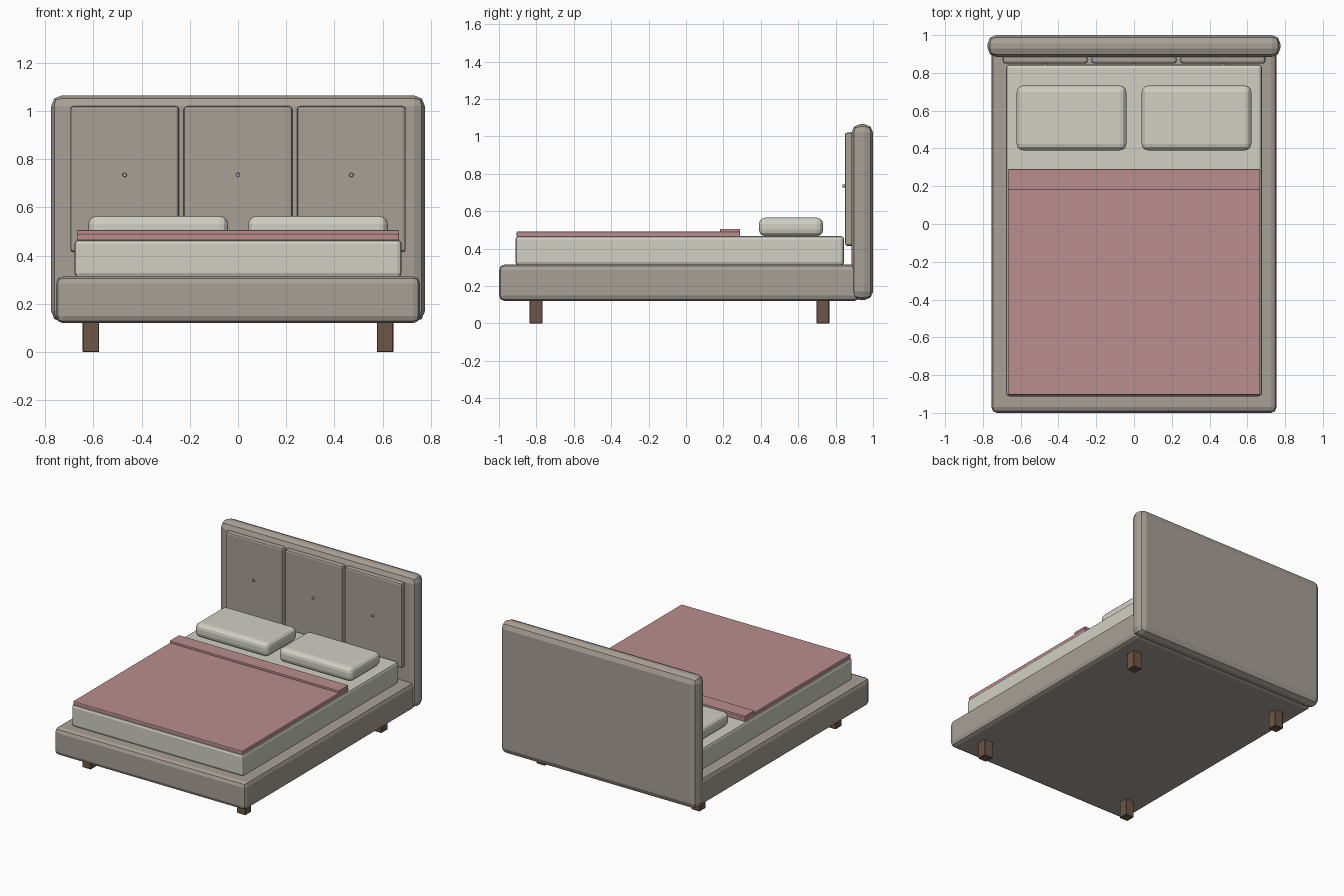
import bpy
import bmesh
import math
from mathutils import Matrix, Vector

cube = bpy.data.objects.get("Cube")
if cube:
    bpy.data.objects.remove(cube, do_unlink=True)


def material(name, rgb):
    mat = bpy.data.materials.new(name)
    mat.use_nodes = True
    mat.diffuse_color = (*rgb, 1)
    mat.node_tree.nodes["Principled BSDF"].inputs["Base Color"].default_value = (*rgb, 1)
    return mat


fabric = material("taupe fabric", (0.39, 0.35, 0.31))
linen = material("off white linen", (0.63, 0.63, 0.56))
throw = material("dusty pink throw", (0.49, 0.27, 0.27))
wood = material("brown wood", (0.15, 0.095, 0.06))


def finish(name, bm, mat):
    mesh = bpy.data.meshes.new(name)
    bm.to_mesh(mesh)
    bm.free()
    mesh.materials.append(mat)
    obj = bpy.data.objects.new(name, mesh)
    bpy.context.collection.objects.link(obj)
    return obj


def box(name, x, y, z, mat, bevel=0.0, segments=2):
    """Rounded box spanning the given (min, max) ranges."""
    low, high = (Vector(corner) for corner in zip(x, y, z))
    bm = bmesh.new()
    bmesh.ops.create_cube(bm, size=1)
    bmesh.ops.scale(bm, vec=high - low, verts=bm.verts)
    bmesh.ops.translate(bm, vec=(low + high) / 2, verts=bm.verts)
    obj = finish(name, bm, mat)
    if bevel:
        mod = obj.modifiers.new("rounded edges", "BEVEL")
        mod.width = bevel
        mod.segments = segments
    return obj


# Upholstered base and headboard
box("bed_base", (-0.755, 0.755), (-1, 0.93), (0.12, 0.315), fabric, 0.03)
box("headboard", (-0.775, 0.775), (0.885, 1), (0.125, 1.065), fabric, 0.045)

# Padded headboard panels, each with a button
for side, cx in (("right", -0.47), ("middle", 0), ("left", 0.47)):
    box(f"headboard_panel_{side}", (cx - 0.225, cx + 0.225), (0.85, 0.9),
        (0.415, 1.02), fabric, 0.012)
    bm = bmesh.new()
    place = Matrix.Translation((cx, 0.847, 0.735)) @ Matrix.Rotation(math.pi / 2, 4, "X")
    bmesh.ops.create_cone(bm, cap_ends=True, segments=12, radius1=0.01,
                          radius2=0.008, depth=0.018, matrix=place)
    finish(f"button_{side}", bm, fabric)

# Mattress, blanket and its folded top edge
box("mattress", (-0.678, 0.678), (-0.912, 0.845), (0.31, 0.467), linen, 0.018)
box("blanket", (-0.668, 0.668), (-0.905, 0.29), (0.463, 0.491), throw, 0.005)
box("blanket_fold", (-0.668, 0.668), (0.183, 0.29), (0.489, 0.506), throw, 0.003)

# Pillows and legs on both sides
for side, s in (("right", -1), ("left", 1)):
    cx = 0.331 * s
    box(f"pillow_{side}", (cx - 0.29, cx + 0.29), (0.39, 0.733), (0.467, 0.565),
        linen, 0.034, 3)
    cx = 0.61 * s
    for end, cy in (("front", -0.802), ("back", 0.732)):
        box(f"{end}_leg_{side}", (cx - 0.034, cx + 0.034), (cy - 0.034, cy + 0.034),
            (0, 0.125), wood, 0.003, 1)
